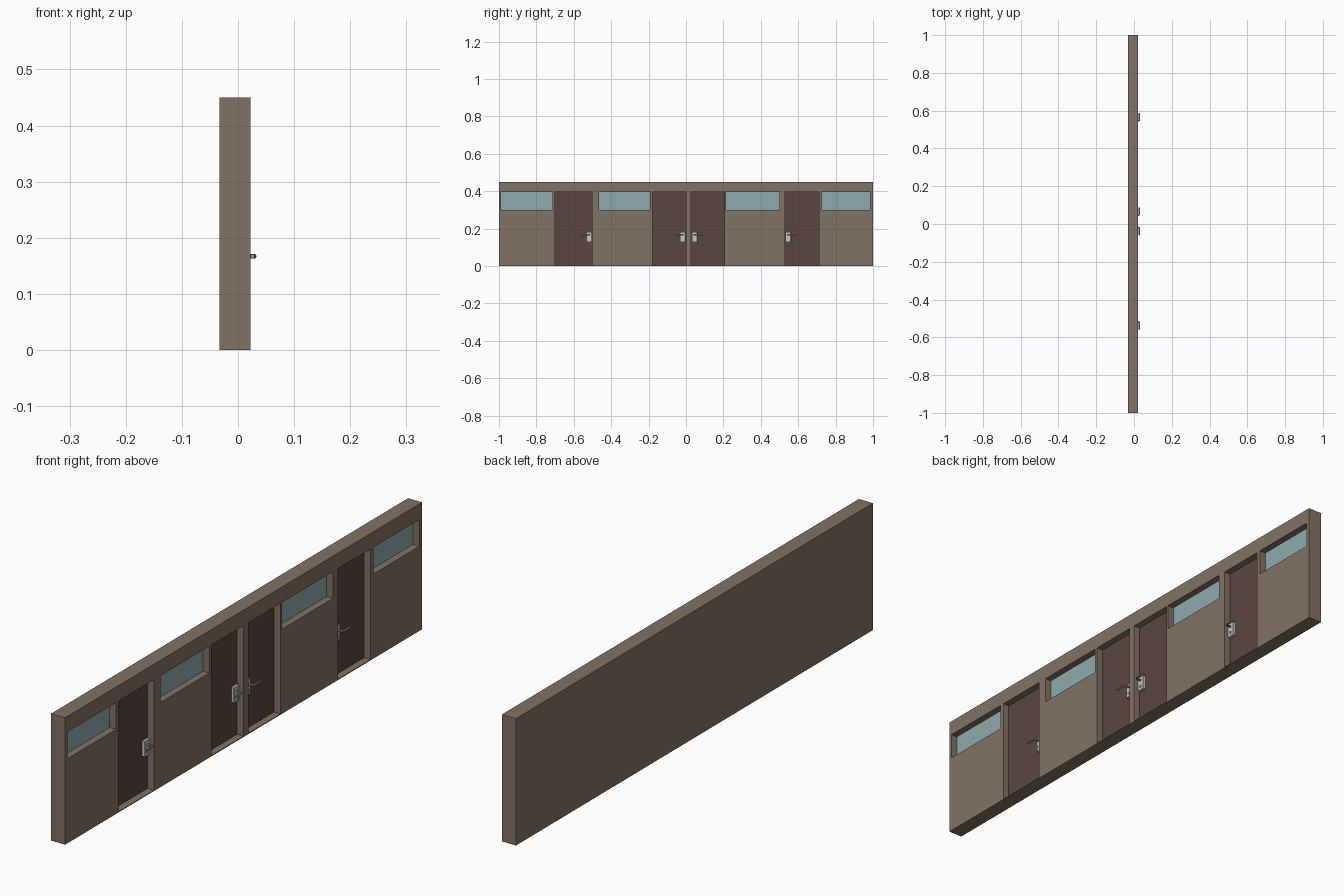
import bpy
import bmesh
from mathutils import Matrix, Vector

if "Cube" in bpy.data.objects:
    bpy.data.objects.remove(bpy.data.objects["Cube"], do_unlink=True)


def make_material(name, color):
    mat = bpy.data.materials.new(name)
    mat.use_nodes = True
    mat.diffuse_color = (*color, 1)
    mat.node_tree.nodes["Principled BSDF"].inputs["Base Color"].default_value = (*color, 1)
    return mat


wall_paint = make_material("wall brown", (0.225, 0.168, 0.126))
door_paint = make_material("door dark brown", (0.105, 0.06, 0.051))
glass = make_material("pale blue glass", (0.27, 0.41, 0.425))
silver = make_material("handle silver", (0.58, 0.58, 0.56))
steel = make_material("lever steel", (0.33, 0.33, 0.33))


def boxes(name, bounds, mat):
    """One object holding a box for each (low corner, high corner)."""
    bm = bmesh.new()
    for low, high in bounds:
        low, high = Vector(low), Vector(high)
        place = Matrix.Translation((low + high) / 2) @ Matrix.Diagonal((*(high - low), 1))
        bmesh.ops.create_cube(bm, size=1, matrix=place)
    mesh = bpy.data.meshes.new(name)
    bm.to_mesh(mesh)
    bm.free()
    mesh.materials.append(mat)
    obj = bpy.data.objects.new(name, mesh)
    bpy.context.collection.objects.link(obj)
    return obj


def activate(obj):
    bpy.ops.object.select_all(action="DESELECT")
    obj.select_set(True)
    bpy.context.view_layer.objects.active = obj


BACK, FRONT, RECESS, SKIN = -0.033, 0.022, -0.006, 0.003
SILL, HEAD, THRESHOLD = 0.30, 0.395, 0.003

# y start, y end, handle centre, direction the lever points
doors = [(-0.70, -0.503, -0.518, -1), (-0.18, 0.0, -0.018, -1),
         (0.027, 0.207, 0.046, 1), (0.53, 0.71, 0.546, 1)]
windows = [(-0.988, -0.715), (-0.465, -0.192), (0.215, 0.50), (0.727, 0.985)]
openings = [(d[0], d[1], THRESHOLD) for d in doors] + [(a, b, SILL) for a, b in windows]

# Wall with recessed openings
wall = boxes("wall", [((BACK, -1, 0), (FRONT, 1, 0.45))], wall_paint)
cutter = boxes("opening_cutter", [((RECESS, a, z), (0.1, b, HEAD)) for a, b, z in openings], wall_paint)
cutter.hide_render = True
cut = wall.modifiers.new("openings", "BOOLEAN")
cut.operation = "DIFFERENCE"
cut.solver = "EXACT"
cut.object = cutter
activate(wall)
bpy.ops.object.modifier_apply(modifier=cut.name)
bpy.data.objects.remove(cutter, do_unlink=True)

# Window panes
for i, (a, b) in enumerate(windows, 1):
    boxes(f"window_pane_{i}", [((RECESS, a, SILL), (RECESS + SKIN, b, HEAD))], glass)


def lever(name, y, side):
    """Round bar that leaves the plate and turns along the door."""
    curve = bpy.data.curves.new(name, "CURVE")
    curve.dimensions = "3D"
    curve.bevel_depth = 0.004
    curve.bevel_resolution = 2
    curve.use_fill_caps = True
    path = [(0.0, 0), (0.023, 0), (0.027, 0.002), (0.029, 0.006), (0.029, 0.034), (0.026, 0.041)]
    spline = curve.splines.new("POLY")
    spline.points.add(len(path) - 1)
    for point, (x, along) in zip(spline.points, path):
        point.co = (x, y + side * along, 0.167, 1)
    curve.materials.append(steel)
    obj = bpy.data.objects.new(name, curve)
    bpy.context.collection.objects.link(obj)
    activate(obj)
    bpy.ops.object.convert(target="MESH")
    bpy.ops.object.shade_smooth_by_angle()


# Doors with handles
for i, (a, b, y, side) in enumerate(doors, 1):
    boxes(f"door_{i}", [((RECESS, a, THRESHOLD), (RECESS + SKIN, b, HEAD))], door_paint)
    plate = boxes(f"handle_plate_{i}", [((RECESS, y - 0.015, 0.127), (0.008, y + 0.015, 0.183))], silver)
    bevel = plate.modifiers.new("soft edges", "BEVEL")
    bevel.width = 0.002
    lever(f"handle_lever_{i}", y, side)
    # Lock cylinder under the lever
    bpy.ops.mesh.primitive_cylinder_add(vertices=16, radius=0.005, depth=0.004,
                                        location=(0.009, y, 0.143), rotation=(0, 1.5708, 0))
    lock = bpy.context.object
    lock.name = f"lock_cylinder_{i}"
    lock.data.materials.append(silver)
    bpy.ops.object.shade_smooth_by_angle()
